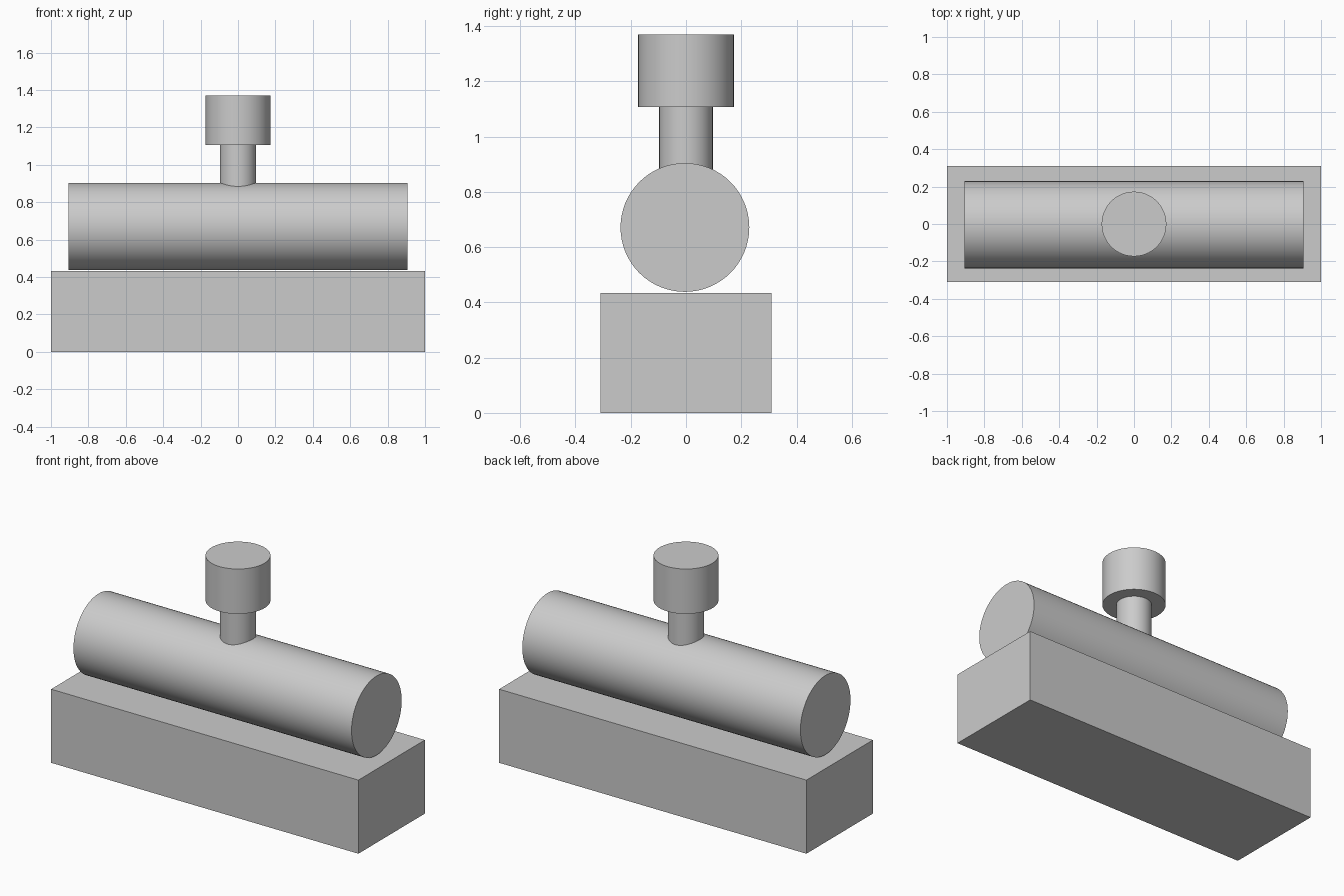
import bpy
import math

# Remove the default cube
cube = bpy.data.objects.get("Cube")
if cube:
    bpy.data.objects.remove(cube, do_unlink=True)

# Single plain grey material
GREY = (0.6, 0.6, 0.6, 1.0)
grey = bpy.data.materials.new("light_grey")
grey.use_nodes = True
grey.diffuse_color = GREY
grey.node_tree.nodes["Principled BSDF"].inputs["Base Color"].default_value = GREY


def finish(name):
    obj = bpy.context.object
    obj.name = name
    obj.data.materials.append(grey)
    return obj


def cylinder(name, radius, length, centre, rotation=(0, 0, 0)):
    bpy.ops.mesh.primitive_cylinder_add(vertices=64, radius=radius, depth=length,
                                        location=centre, rotation=rotation)
    obj = finish(name)
    bpy.ops.object.shade_smooth_by_angle(angle=math.radians(30))
    return obj


def upright(name, radius, bottom, top):
    return cylinder(name, radius, top - bottom, (0, 0, (bottom + top) / 2))


# Rectangular base block
BASE_TOP = 0.433
bpy.ops.mesh.primitive_cube_add(size=1, location=(0, 0, BASE_TOP / 2))
base = finish("base_block")
base.scale = (2.0, 0.618, BASE_TOP)
bpy.ops.object.transform_apply(location=False, rotation=False, scale=True)

# Long horizontal drum lying just above the base
cylinder("horizontal_drum", 0.233, 1.81, (0, -0.004, 0.671), (0, math.pi / 2, 0))

# Narrow stem rising out of the drum, with a wider cap
upright("stem", 0.097, 0.86, 1.106)
upright("cap", 0.173, 1.106, 1.37)
